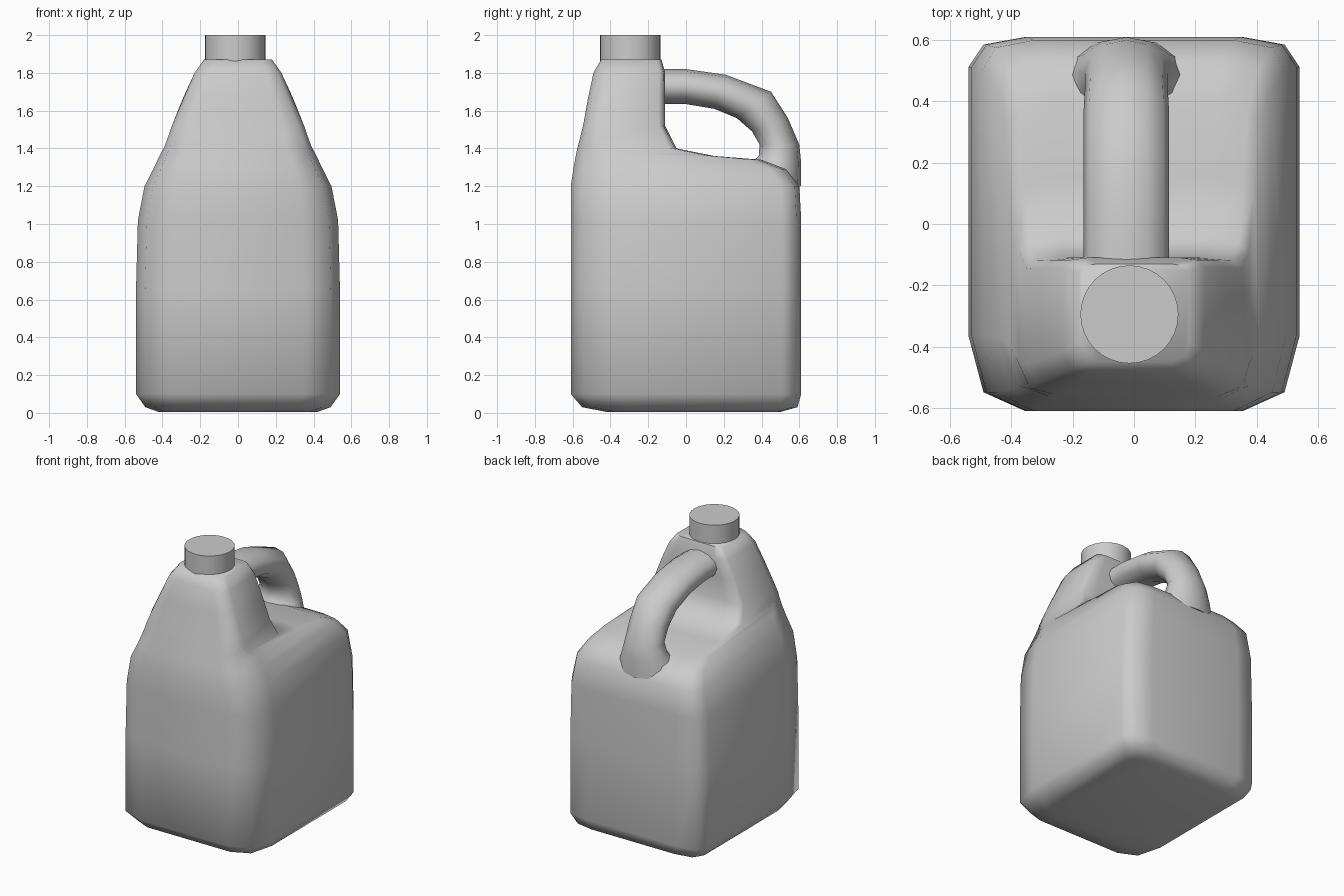
import bpy, math
from mathutils import Vector

cube = bpy.data.objects.get("Cube")
if cube:
    bpy.data.objects.remove(cube)

# One plain grey for the whole jug
grey = bpy.data.materials.new("plain_grey")
grey.use_nodes = True
colour = (0.6, 0.6, 0.6, 1)
grey.diffuse_color = colour
grey.node_tree.nodes["Principled BSDF"].inputs["Base Color"].default_value = colour


def finish(obj, angle):
    obj.data.materials.append(grey)
    bpy.ops.object.select_all(action='DESELECT')
    obj.select_set(True)
    bpy.context.view_layer.objects.active = obj
    bpy.ops.object.mode_set(mode='EDIT')
    bpy.ops.mesh.select_all(action='SELECT')
    bpy.ops.mesh.normals_make_consistent(inside=False)
    bpy.ops.object.mode_set(mode='OBJECT')
    bpy.ops.object.shade_smooth_by_angle(angle=math.radians(angle))


def loft(name, rings, section, centre_x, angle):
    """Each ring spans (y, z) point a to point b, with a half width in x."""
    verts, faces, n = [], [], len(section)
    for ya, za, yb, zb, width in rings:
        a, b = Vector((centre_x, ya, za)), Vector((centre_x, yb, zb))
        for u, t in section:
            verts.append(a.lerp(b, t) + Vector((u * width, 0, 0)))
    for r in range(len(rings) - 1):
        for i in range(n):
            j = (i + 1) % n
            faces.append((r * n + i, r * n + j, (r + 1) * n + j, (r + 1) * n + i))
    faces.append(tuple(range(n)))
    faces.append(tuple(range(len(verts) - n, len(verts))))
    mesh = bpy.data.meshes.new(name)
    mesh.from_pydata(verts, [], faces)
    obj = bpy.data.objects.new(name, mesh)
    bpy.context.collection.objects.link(obj)
    finish(obj, angle)
    return obj


# Body: rounded box whose rings tilt over the shoulder into the neck
half = [(0.66, 0), (0.91, 0.05), (1, 0.2), (1, 0.92), (0.91, 0.98), (0.66, 1)]
box = half + [(-u, t) for u, t in reversed(half)]
body_rings = [
    (-0.42, 0.005, 0.5, 0.005, 0.42),
    (-0.55, 0.03, 0.59, 0.03, 0.49),
    (-0.61, 0.1, 0.61, 0.1, 0.54),
    (-0.61, 0.65, 0.61, 0.65, 0.54),
    (-0.61, 1.02, 0.61, 1.02, 0.53),
    (-0.61, 1.2, 0.6, 1.2, 0.495),
    (-0.595, 1.3, 0.53, 1.29, 0.445),
    (-0.58, 1.38, 0.4, 1.34, 0.41),
    (-0.57, 1.42, 0.15, 1.36, 0.39),
    (-0.56, 1.46, -0.05, 1.4, 0.375),
    (-0.545, 1.52, -0.11, 1.52, 0.35),
    (-0.52, 1.66, -0.11, 1.67, 0.29),
    (-0.49, 1.8, -0.11, 1.8, 0.23),
    (-0.45, 1.87, -0.13, 1.87, 0.18),
]
loft("jug_body", body_rings, box, 0, 60)

# Handle: oval tube from the neck round to the back shoulder
oval = [(math.cos(k * math.tau / 12), 0.5 + 0.5 * math.sin(k * math.tau / 12))
        for k in range(12)]
handle_rings = [
    (-0.2, 1.635, -0.2, 1.82, 0.14),
    (0, 1.635, 0, 1.82, 0.14),
    (0.15, 1.61, 0.21, 1.79, 0.14),
    (0.27, 1.56, 0.45, 1.7, 0.14),
    (0.35, 1.49, 0.54, 1.56, 0.135),
    (0.39, 1.42, 0.6, 1.42, 0.135),
    (0.385, 1.36, 0.61, 1.32, 0.16),
    (0.33, 1.31, 0.61, 1.2, 0.2),
]
loft("handle", handle_rings, oval, -0.025, 60)

# Cap: plain short cylinder
bpy.ops.mesh.primitive_cylinder_add(vertices=32, radius=0.16, depth=0.16,
                                    location=(-0.015, -0.295, 1.92))
cap = bpy.context.object
cap.name = "cap"
finish(cap, 30)
